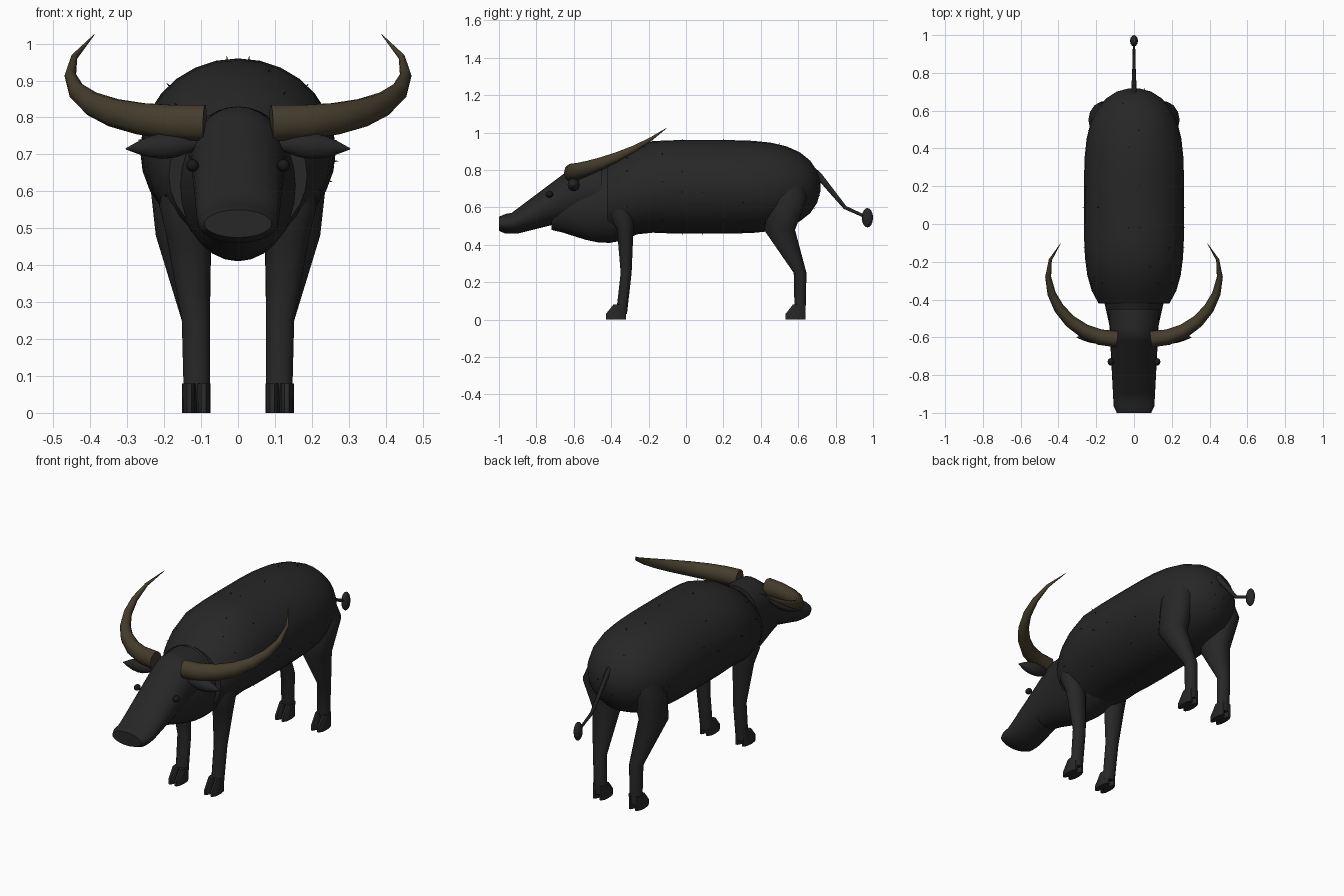
import bpy, bmesh, math, random
from mathutils import Vector, Matrix

random.seed(4)
if "Cube" in bpy.data.objects:
    bpy.data.objects.remove(bpy.data.objects["Cube"])

ALONG_Y = Vector((0, 1, 0))
UPWARD = Vector((0, 0, 1))


def material(name, color):
    mat = bpy.data.materials.new(name)
    mat.use_nodes = True
    mat.diffuse_color = (*color, 1)
    mat.node_tree.nodes["Principled BSDF"].inputs["Base Color"].default_value = (*color, 1)
    return mat


hide = material("charcoal hide", (0.02, 0.02, 0.02))
horn = material("brown horn", (0.06, 0.047, 0.026))
dark = material("black eye", (0.01, 0.01, 0.01))


def lerp(start, end, t):
    return start + (end - start) * t


def fractions(steps):
    """Evenly spaced values from zero to one."""
    return [i / steps for i in range(steps + 1)]


def finish(name, bm, mat, mirror=False):
    """Turn a bmesh into a smooth shaded object, mirrored across x if asked."""
    bmesh.ops.recalc_face_normals(bm, faces=bm.faces)
    mesh = bpy.data.meshes.new(name)
    bm.to_mesh(mesh)
    bm.free()
    obj = bpy.data.objects.new(name, mesh)
    bpy.context.collection.objects.link(obj)
    mesh.materials.append(mat)
    bpy.ops.object.select_all(action='DESELECT')
    obj.select_set(True)
    bpy.context.view_layer.objects.active = obj
    bpy.ops.object.shade_smooth_by_angle(angle=math.radians(45))
    if mirror:
        obj.modifiers.new("Mirror", 'MIRROR').use_mirror_merge = False
    return obj


def loft(bm, rings, sides, direction=None):
    """Skin ellipses (x, y, z, half width, half depth); without a direction they follow the path."""
    centres = [Vector(ring[:3]) for ring in rings]
    last = len(rings) - 1
    loops = []
    for i, (*_, width, depth) in enumerate(rings):
        if direction is None:
            along = (centres[min(i + 1, last)] - centres[max(i - 1, 0)]).normalized()
            across = along.cross(UPWARD).normalized()
        else:
            along = direction
            across = Vector((1, 0, 0))
        other = along.cross(across)
        angles = [math.tau * k / sides for k in range(sides)]
        loops.append([bm.verts.new(centres[i] + across * width * math.cos(angle)
                                   + other * depth * math.sin(angle)) for angle in angles])
    for lower, upper in zip(loops, loops[1:]):
        for k in range(sides):
            bm.faces.new((lower[k - 1], lower[k], upper[k], upper[k - 1]))
    bm.faces.new(loops[0])
    bm.faces.new(loops[-1])


def build(name, rings, sides, mat, direction=None, mirror=False):
    bm = bmesh.new()
    loft(bm, rings, sides, direction)
    return finish(name, bm, mat, mirror)


def trunk(name, stations):
    """Part of the trunk along y, from stations of (y, top, bottom, half width)."""
    rings = [(0, y, (top + bottom) / 2, width, (top - bottom) / 2)
             for y, top, bottom, width in stations]
    return build(name, rings, 28, hide, ALONG_Y)


def ball(name, centre, size, mat, mirror=False):
    bm = bmesh.new()
    place = Matrix.Translation(centre) @ Matrix.Diagonal((*size, 1))
    bmesh.ops.create_uvsphere(bm, u_segments=12, v_segments=8, radius=1, matrix=place)
    return finish(name, bm, mat, mirror)


# Barrel body: a blunt superellipse that dips toward the chest
def body_station(t):
    s = math.sin(lerp(-1, 1.5, t))
    y = 0.1 + 0.62 * s
    fullness = math.sqrt(1 - s ** 4)
    middle = 0.71 - 0.3 * max(0, -y - 0.2)
    height = 0.25 * fullness
    return y, middle + height, middle - height, 0.265 * fullness


body = trunk("body", [body_station(t) for t in fractions(14)])


# Neck with a sagging dewlap
def neck_station(t):
    sag = math.sin(math.pi * t ** 1.3)
    return lerp(-0.72, -0.22, t), lerp(0.7, 0.9, t), 0.48 - 0.07 * sag, lerp(0.09, 0.2, t)


trunk("neck", [neck_station(t) for t in fractions(8)])


# Long head: level muzzle, straight sloping face, flat poll
def head_station(t):
    y = lerp(-1, -0.45, t)
    blunt = 0.015 if t == 0 else 0
    top = min(max(0.58 + 0.75 * (y + 0.92), 0.565), 0.83)
    bottom = 0.46 + 0.25 * max(0, y + 0.9)
    return y, top - blunt, bottom + blunt, lerp(0.106, 0.135, t) - blunt


trunk("head", [head_station(t) for t in fractions(16)])


# Horns sweep out and back in an arc while rising to a hooked tip
def horn_ring(t):
    angle = 1.95 * t
    x = 0.09 + 0.37 * math.sin(angle) - 0.045 * t ** 9
    y = -0.24 - 0.37 * math.cos(angle)
    z = 0.785 + 0.24 * t ** 2.2
    radius = 0.001 + 0.05 * (1 - t ** 1.5)
    return x, y, z, 0.85 * radius, radius


build("horns", [horn_ring(t) for t in fractions(8)], 10, horn, mirror=True)


# Leaf shaped ears
def ear_ring(t):
    radius = 0.037 * math.sin(lerp(0.4, 3.1, t))
    return lerp(0.11, 0.304, t), -0.6, lerp(0.73, 0.715, t), 0.9 * radius, radius


build("ears", [ear_ring(t) for t in fractions(6)], 10, hide, mirror=True)
ball("eyes", (0.123, -0.73, 0.67), (0.017, 0.02, 0.017), dark, mirror=True)


# Legs, from joints of (y, z, half width, half depth), splayed as they widen
def legs(name, joints):
    rings = [(0.08 + 0.9 * width, y, z, width, depth) for y, z, width, depth in joints]
    build(name, rings, 14, hide, UPWARD, mirror=True)


legs("front_legs", [(-0.345, 0.03, 0.035, 0.03), (-0.32, 0.25, 0.038, 0.03),
                    (-0.325, 0.48, 0.06, 0.045), (-0.34, 0.56, 0.07, 0.07),
                    (-0.33, 0.7, 0.06, 0.06)])
legs("hind_legs", [(0.61, 0.03, 0.035, 0.03), (0.61, 0.25, 0.038, 0.035),
                   (0.5, 0.48, 0.075, 0.085), (0.55, 0.65, 0.085, 0.1),
                   (0.55, 0.8, 0.05, 0.07)])

# Cloven hooves, two toes on each foot
for name, y in (("front_hooves", -0.375), ("hind_hooves", 0.585)):
    bm = bmesh.new()
    for x in (0.093, 0.132):
        toe = [(x, y + back, z, 0.019, 0.056 - back)
               for z, back in ((0, 0), (0.03, 0), (0.08, 0.02))]
        loft(bm, toe, 10, UPWARD)
    finish(name, bm, hide, mirror=True)

# Tail with a tuft
build("tail", [(0, 0.64, 0.83, 0.02, 0.02), (0, 0.71, 0.77, 0.014, 0.018),
               (0, 0.85, 0.6, 0.008, 0.01), (0, 0.96, 0.55, 0.006, 0.008)], 8, hide)
ball("tail_tuft", (0, 0.97, 0.545), (0.021, 0.03, 0.052), hide)

# Sparse stiff bristles standing on the hide
bm = bmesh.new()
for face in random.sample(list(body.data.polygons)[:-2], 40):
    turn = face.normal.to_track_quat('Z', 'Y').to_matrix().to_4x4()
    place = Matrix.Translation(face.center + face.normal * 0.003) @ turn
    bmesh.ops.create_cone(bm, segments=4, radius1=0.003, radius2=0.0005, depth=0.014, matrix=place)
finish("bristles", bm, dark)
